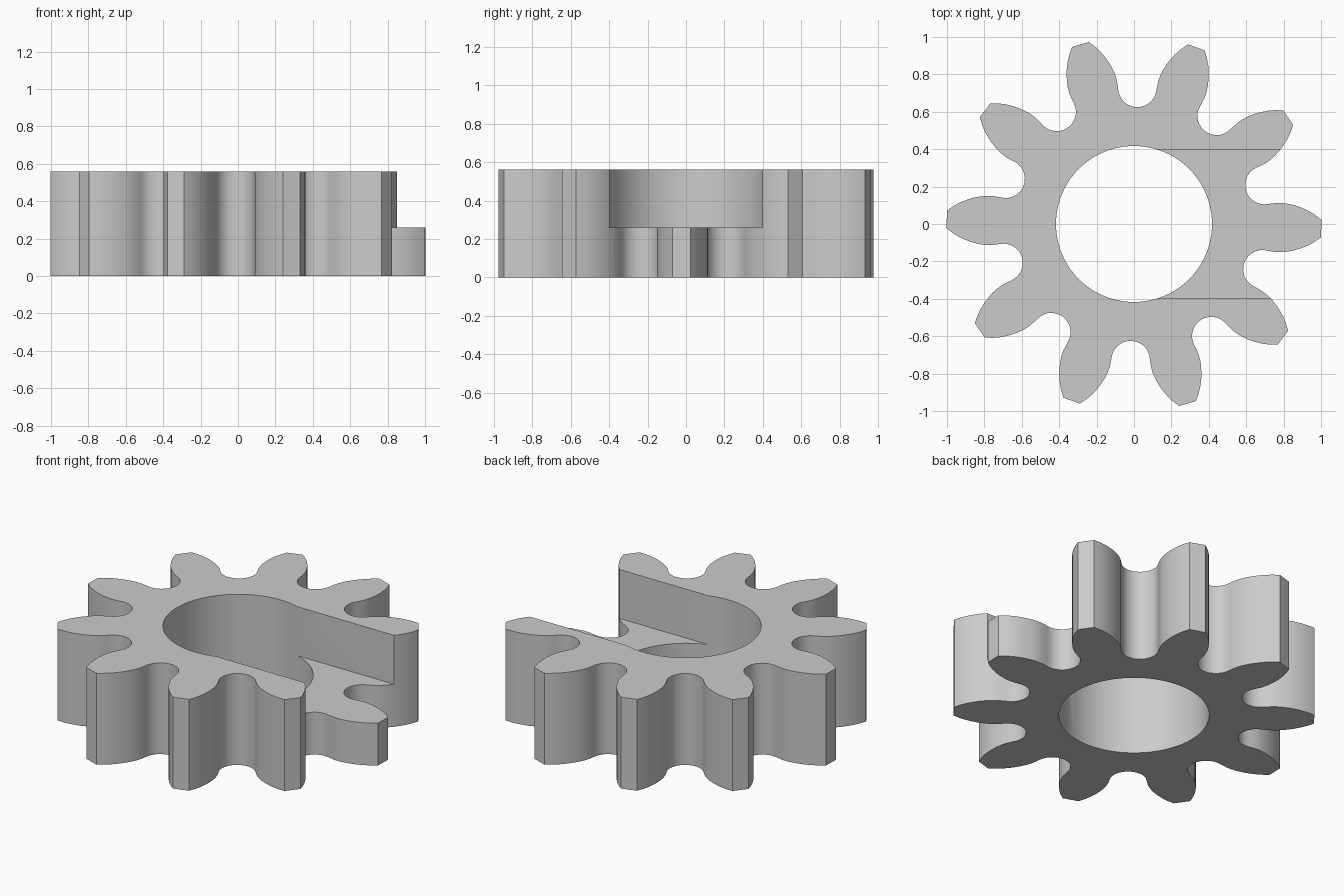
import bpy
import bmesh
import math
from mathutils import Vector, Matrix

TEETH, HEIGHT, FLOOR = 10, 0.56, 0.26
BORE, SLOT_HALF = 0.417, 0.397
PHASE = math.radians(-1.4)

if "Cube" in bpy.data.objects:
    bpy.data.objects.remove(bpy.data.objects["Cube"], do_unlink=True)

grey = bpy.data.materials.new("steel grey")
grey.use_nodes = True
colour = (0.6, 0.6, 0.6, 1)
grey.diffuse_color = colour
grey.node_tree.nodes["Principled BSDF"].inputs["Base Color"].default_value = colour


def make_object(name, bm):
    bmesh.ops.recalc_face_normals(bm, faces=bm.faces)
    mesh = bpy.data.meshes.new(name)
    bm.to_mesh(mesh)
    bm.free()
    mesh.materials.append(grey)
    obj = bpy.data.objects.new(name, mesh)
    bpy.context.collection.objects.link(obj)
    return obj


def prism(name, outline, bottom, top):
    bm = bmesh.new()
    face = bm.faces.new([bm.verts.new((p[0], p[1], bottom)) for p in outline])
    side = bmesh.ops.extrude_face_region(bm, geom=[face])["geom"]
    verts = [v for v in side if isinstance(v, bmesh.types.BMVert)]
    bmesh.ops.translate(bm, verts=verts, vec=(0, 0, top - bottom))
    return make_object(name, bm)


def circle(radius, sides):
    steps = [2 * math.pi * i / sides for i in range(sides)]
    return [(radius * math.cos(a), radius * math.sin(a)) for a in steps]


# Half of one tooth gap: x across, y outward; rounded root, then curved flank
root = [(0.103 * math.sin(a), 0.728 - 0.103 * math.cos(a))
        for a in (math.radians(12 * i) for i in range(8))]
flank = [(0.105, 0.735), (0.111, 0.768), (0.122, 0.8), (0.137, 0.83),
         (0.154, 0.858), (0.173, 0.884), (0.2, 0.915), (0.23, 0.942), (0.265, 0.967)]
half = root + flank
gap = half[::-1] + [(-x, y) for x, y in half[1:]]

# Repeat the gap around the wheel; the straight links between gaps are tooth tips
outline = []
for i in range(TEETH):
    turn = Matrix.Rotation(2 * math.pi * i / TEETH + PHASE, 2)
    outline += [turn @ Vector(p) for p in gap]
gear = prism("gear_wheel", outline, 0, HEIGHT)

# Central bore and the open channel to the right side
bore = prism("bore_cutter", circle(BORE, 80), -0.2, 1)
slot = prism("slot_cutter", [(0, -SLOT_HALF), (1.3, -SLOT_HALF),
                             (1.3, SLOT_HALF), (0, SLOT_HALF)], FLOOR, 1)

bpy.ops.object.select_all(action='DESELECT')
bpy.context.view_layer.objects.active = gear
gear.select_set(True)
for cutter in (bore, slot):
    cut = gear.modifiers.new(cutter.name, 'BOOLEAN')
    cut.operation = 'DIFFERENCE'
    cut.solver = 'EXACT'
    cut.object = cutter
    bpy.ops.object.modifier_apply(modifier=cut.name)
    bpy.data.objects.remove(cutter, do_unlink=True)

bpy.ops.object.shade_smooth_by_angle(angle=math.radians(30))
